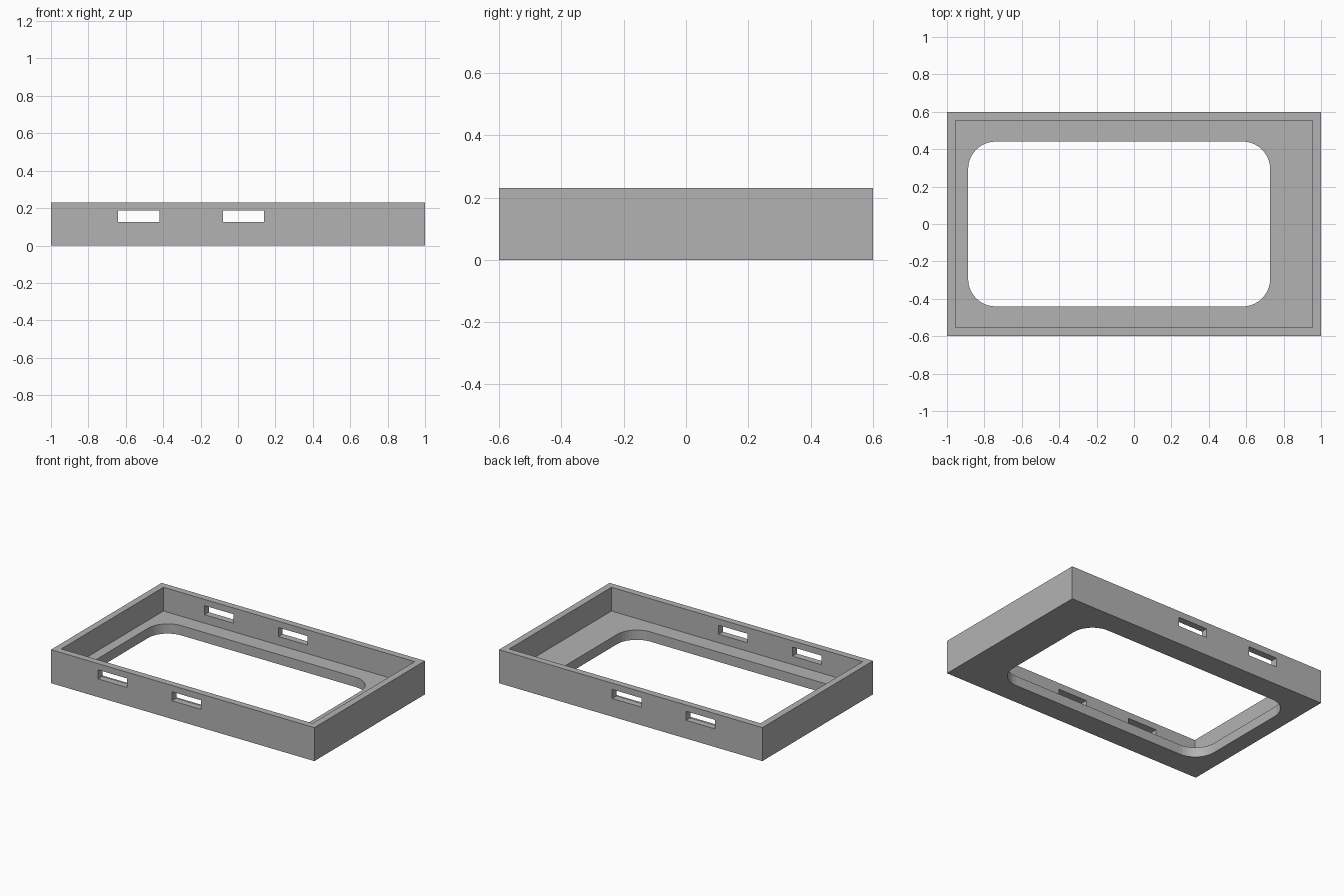
import bpy
import bmesh
from mathutils import Vector

default_cube = bpy.data.objects.get("Cube")
if default_cube:
    bpy.data.objects.remove(default_cube, do_unlink=True)

# Overall sizes
LENGTH, WIDTH, HEIGHT = 2.0, 1.2, 0.23
WALL, FLOOR = 0.046, 0.067

gray = bpy.data.materials.new("plain gray")
gray.use_nodes = True
gray.diffuse_color = (0.45, 0.45, 0.45, 1)
gray.node_tree.nodes["Principled BSDF"].inputs["Base Color"].default_value = gray.diffuse_color


def box(name, low, high, corner_radius=0):
    """Box between two corners, with optional rounded upright edges."""
    low, high = Vector(low), Vector(high)
    bm = bmesh.new()
    bmesh.ops.create_cube(bm, size=1)
    bmesh.ops.scale(bm, vec=high - low, verts=bm.verts)
    bmesh.ops.translate(bm, vec=(low + high) / 2, verts=bm.verts)
    if corner_radius:
        upright = [e for e in bm.edges
                   if abs(e.verts[0].co.z - e.verts[1].co.z) > 0.01]
        bmesh.ops.bevel(bm, geom=upright, offset=corner_radius, segments=10,
                        profile=0.5, affect='EDGES')
    mesh = bpy.data.meshes.new(name)
    bm.to_mesh(mesh)
    bm.free()
    mesh.materials.append(gray)
    obj = bpy.data.objects.new(name, mesh)
    bpy.context.collection.objects.link(obj)
    return obj


def cut(target, cutter):
    """Subtract the cutter from the target, then discard it."""
    cutter.hide_render = True
    modifier = target.modifiers.new(cutter.name, 'BOOLEAN')
    modifier.operation = 'DIFFERENCE'
    modifier.solver = 'EXACT'
    modifier.object = cutter
    bpy.context.view_layer.objects.active = target
    bpy.ops.object.modifier_apply(modifier=modifier.name)
    bpy.data.objects.remove(cutter, do_unlink=True)


# Rectangular tray body
x, y = LENGTH / 2, WIDTH / 2
tray = box("tray_frame", (-x, -y, 0), (x, y, HEIGHT))

# Open interior above the floor
cut(tray, box("interior", (WALL - x, WALL - y, FLOOR), (x - WALL, y - WALL, HEIGHT + 0.1)))

# Off-centre rounded opening in the floor
cut(tray, box("floor_opening", (-0.887, -0.441, -0.1), (0.728, 0.441, HEIGHT), 0.148))

# Paired slots through the front and back walls
for start in (-0.642, -0.081):
    cut(tray, box("wall_slot", (start, -1, 0.125), (start + 0.221, 1, 0.187)))
